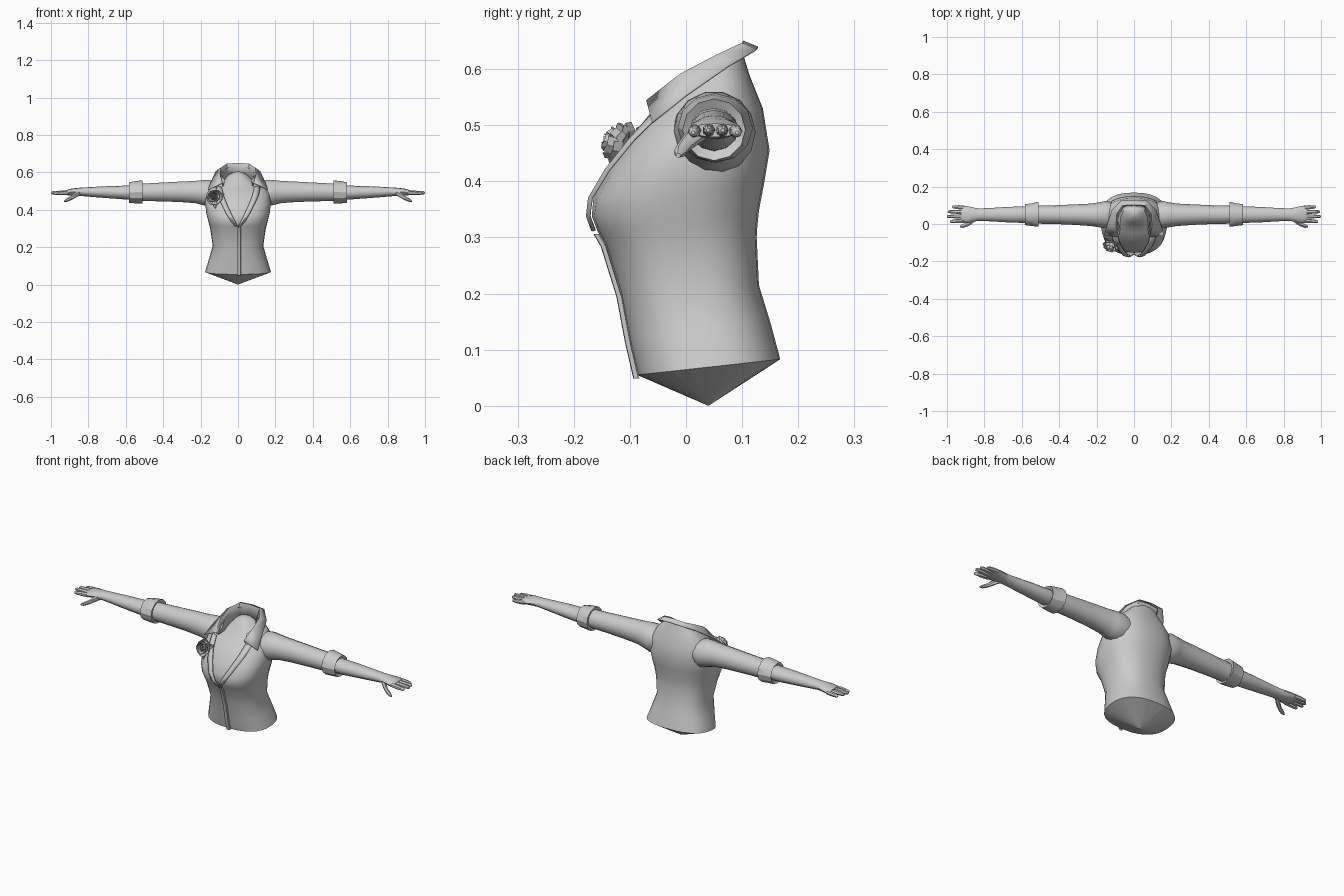
import bpy, math
from mathutils import Vector as V

if "Cube" in bpy.data.objects:
    bpy.data.objects.remove(bpy.data.objects["Cube"])


def make(name, verts, faces, mirror=True, thick=0, angle=40):
    me = bpy.data.meshes.new(name)
    me.from_pydata([tuple(v) for v in verts], [], faces)
    ob = bpy.data.objects.new(name, me)
    bpy.context.collection.objects.link(ob)
    if mirror:
        m = ob.modifiers.new("Mirror", 'MIRROR')
        m.merge_threshold = 0.0005
    if thick:
        s = ob.modifiers.new("Solidify", 'SOLIDIFY')
        s.thickness, s.offset = thick, 0
    bpy.ops.object.select_all(action='DESELECT')
    bpy.context.view_layer.objects.active = ob
    ob.select_set(True)
    if angle:
        bpy.ops.object.shade_smooth_by_angle(angle=math.radians(angle))
    return ob


def grid(rows, closed=False, caps=False):
    n = len(rows[0])
    verts = [p for r in rows for p in r]
    faces = []
    for i in range(len(rows) - 1):
        for j in range(n if closed else n - 1):
            k = (j + 1) % n
            faces.append((i*n + j, i*n + k, (i+1)*n + k, (i+1)*n + j))
    if caps:
        faces.append(tuple(range(n))[::-1])
        faces.append(tuple(range(len(verts) - n, len(verts))))
    return verts, faces


def tube(name, stations, sides, caps=True, angle=40):
    # stations: x, centre y, centre z, radius y, radius z
    rows = [[V((x, cy + ry*math.cos(a), cz + rz*math.sin(a)))
             for a in (2*math.pi*k/sides for k in range(sides))]
            for x, cy, cz, ry, rz in stations]
    return make(name, *grid(rows, True, caps), angle=angle)


# Torso sections: front z, back z, front y, back y, half width, neckline gap
P = 0.82
SECTIONS = [
    (.055, .083, -.087, .168, .176, 0),
    (.12, .15, -.102, .150, .156, 0),
    (.20, .215, -.117, .130, .135, 0),
    (.29, .30, -.145, .126, .148, 0),
    (.312, .318, -.158, .127, .153, 0),
    (.338, .348, -.168, .130, .160, .014),
    (.370, .395, -.166, .139, .170, .030),
    (.42, .455, -.140, .149, .177, .053),
    (.47, .53, -.105, .137, .168, .074),
    (.515, .59, -.072, .113, .130, .085),
    (.545, .632, -.055, .100, .085, .070)]


def section_point(s, t, inset=0):
    zf, zb, yf, yb, hw, _ = s
    c = math.cos(t)
    c = math.copysign(abs(c)**P, c)
    half = (yb - yf)/2 - inset
    x = (hw - inset)*max(math.sin(t), 0)**P
    return V((0 if x < 1e-5 else x, (yf + yb)/2 - half*c, zf + (zb - zf)*(1 - c)/2))


def angle_at(s, x):
    return math.asin(min(1, (x/s[4])**(1/P)))


def half_ring(s, gap, inset=0, n=14):
    t0 = angle_at(s, gap)
    return [section_point(s, t0 + (math.pi - t0)*k/n, inset) for k in range(n + 1)]


# Jacket body with V neckline
make("jacket_body", *grid([half_ring(s, s[5]) for s in SECTIONS]), angle=50)

# Closed bottom, a shallow downward point
hem = half_ring(SECTIONS[0], 0)
make("hem_cap", hem + [V((0, .04, 0))],
     [(k, len(hem), k + 1) for k in range(len(hem) - 1)], angle=0)

# Chest and neck stump inside the neckline
chest = [half_ring(s, 0, .014) for s in SECTIONS[3:9]]
chest += [half_ring(s, 0) for s in [(.51, .575, -.048, .098, .100, 0),
                                    (.535, .59, -.012, .093, .066, 0),
                                    (.57, .60, .005, .085, .045, 0),
                                    (.598, .605, .035, .055, .012, 0)]]
cv, cf = grid(chest)
cf.append(tuple(range(len(cv) - 15, len(cv))))
make("chest", cv, cf, angle=60)

# Lapels following the neckline edge
lapel = []
for s, w in zip(SECTIONS[4:10], (.012, .022, .026, .030, .034, .034)):
    lapel.append([section_point(s, angle_at(s, s[5] + w*f)) + V((0.002, -d, 0))
                  for f, d in ((0, .004), (.5, .009), (1, .006))])
make("lapel", *grid(lapel), thick=.004)

# Front placket
placket = []
for s in SECTIONS[:5]:
    p = section_point(s, 0)
    placket.append([p + V((x, -d, -.006)) for x, d in
                    ((-.004, -.004), (-.003, .007), (.014, .006), (.016, -.002))])
make("front_placket", *grid(placket), mirror=False)

# Folded pointed collar
collar = [
    [(0, .128, .638), (.07, .124, .634), (.118, .075, .605), (.142, 0, .553), (.16, -.06, .505)],
    [(0, .103, .649), (.06, .100, .645), (.092, .055, .624), (.097, -.01, .590), (.084, -.070, .543)],
    [(0, .092, .590), (.05, .085, .585), (.072, .040, .560), (.077, -.01, .530), (.080, -.055, .525)]]
make("collar", *grid(collar), thick=.004, angle=35)

# Sleeves, rolled cuffs, forearms
tube("sleeve", [(.09, .055, .487, .055, .055), (.15, .050, .487, .074, .074),
                (.19, .049, .492, .066, .068), (.23, .049, .495, .060, .061),
                (.31, .050, .496, .055, .056), (.42, .050, .495, .050, .051),
                (.53, .050, .493, .048, .047)], 14)
tube("cuff", [(.572, .050, .492, .040, .038), (.582, .050, .492, .056, .055),
              (.545, .050, .494, .061, .060), (.510, .052, .495, .067, .062),
              (.516, .051, .495, .046, .046)], 12, caps=False, angle=30)
tube("forearm", [(.52, .050, .493, .043, .040), (.60, .050, .492, .044, .037),
                 (.68, .050, .494, .041, .033), (.76, .050, .495, .036, .028),
                 (.83, .050, .496, .033, .023), (.86, .050, .496, .038, .021),
                 (.895, .051, .494, .046, .018), (.925, .052, .491, .046, .012)], 12)

# Fingers and thumb
for name, y, tip, dz in (("index_finger", .017, .985, -.004), ("middle_finger", .041, 1.0, 0),
                         ("ring_finger", .064, .994, 0), ("little_finger", .087, .972, -.004)):
    L = tip - .905
    tube(name, [(.905 + L*f, .052 + (y - .052)*(1 + .12*f), .491 + dz*f, .0115*r, .0115*r)
                for f, r in ((0, 1), (.45, 1), (.75, .85), (.94, .7), (1, .3))], 7)
tube("thumb", [(.845, .032, .490, .014, .014), (.870, .012, .478, .016, .015),
               (.892, -.003, .463, .012, .012), (.915, -.011, .452, .011, .010),
               (.930, -.014, .446, .004, .004)], 7)

# Flower corsage on one side of the chest
centre = V((-.118, -.092, .455))
axis = V((-.25, -.88, .4)).normalized()
side = axis.cross(V((0, 0, 1))).normalized()
up = side.cross(axis)
fv, ff = [], []


def petal(a, width, profile):
    # profile: radius, height, width factor
    rows = []
    for r, h, w in profile:
        rows.append([centre + axis*(h + .004*abs(k)) +
                     (side*math.cos(a + k*width*w) + up*math.sin(a + k*width*w))*r
                     for k in (-1, 0, 1)])
    v, f = grid(rows)
    ff.extend(tuple(i + len(fv) for i in q) for q in f)
    fv.extend(v)


for count, r, h in ((4, .011, .056), (5, .020, .052), (6, .031, .042), (7, .040, .026)):
    for k in range(count):
        petal(2*math.pi*k/count + r*40, 3.6/count,
              ((.006, .004, 1), (r*.85, h*.55, 1), (r*1.1, h, .75)))
for a in (.9, 2.6, 4.6):
    petal(a, .3, ((.01, .004, 1), (.040, .012, 1), (.056, .008, .1)))
make("flower_corsage", fv, ff, mirror=False, thick=.002, angle=0)
